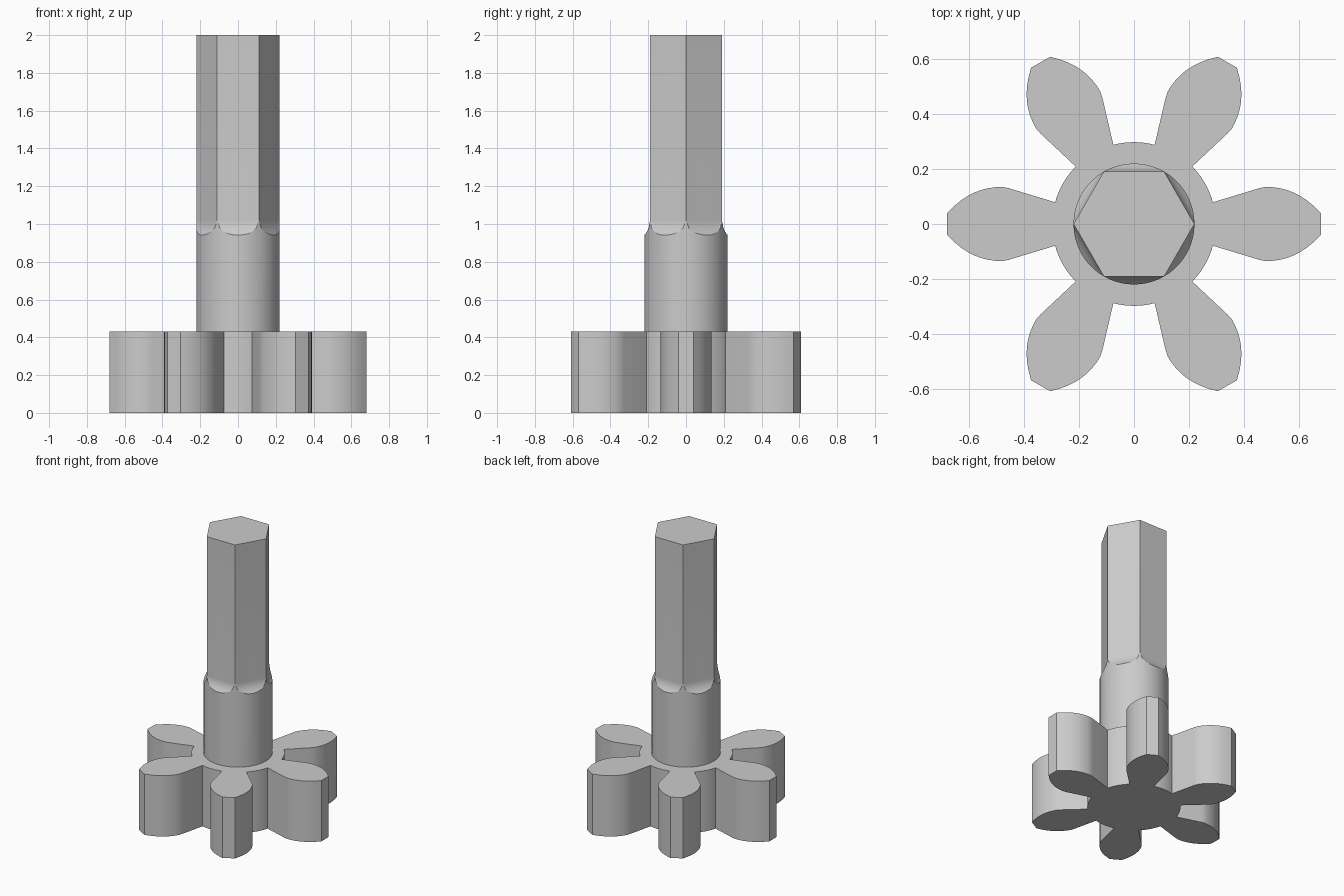
import bpy, bmesh
from math import cos, sin, pi, radians, sqrt

cube = bpy.data.objects.get("Cube")
if cube:
    bpy.data.objects.remove(cube, do_unlink=True)

grey = bpy.data.materials.new("plain grey")
grey.use_nodes = True
colour = (0.6, 0.6, 0.6, 1)
grey.diffuse_color = colour
grey.node_tree.nodes["Principled BSDF"].inputs["Base Color"].default_value = colour


def finish(bm, name):
    """Turn a bmesh into a smooth-shaded object with sharp edges kept."""
    bmesh.ops.remove_doubles(bm, verts=bm.verts, dist=0.0002)
    bmesh.ops.recalc_face_normals(bm, faces=bm.faces)
    mesh = bpy.data.meshes.new(name)
    bm.to_mesh(mesh)
    bm.free()
    obj = bpy.data.objects.new(name, mesh)
    bpy.context.collection.objects.link(obj)
    mesh.materials.append(grey)
    bpy.ops.object.select_all(action='DESELECT')
    obj.select_set(True)
    bpy.context.view_layer.objects.active = obj
    bpy.ops.object.shade_smooth_by_angle(angle=radians(22))


# Gear wheel: one tooth flank, mirrored and repeated around the hub
TEETH, GEAR_TOP, ROOT = 6, 0.43, 0.298
flank = [(0.287, 0.079), (0.455, 0.13)]
for i in range(9):
    s = 0.2 * i / 8
    flank.append((0.48 + s, 0.135 - 1.6 * s * s - 3.9 * s ** 3))
tooth = [(x, -y) for x, y in flank] + [(x, y) for x, y in reversed(flank)]
for i in range(1, 8):
    a = radians(15.4 + 29.2 * i / 8)
    tooth.append((ROOT * cos(a), ROOT * sin(a)))

bm = bmesh.new()
outline = []
for k in range(TEETH):
    c, s = cos(k * 2 * pi / TEETH), sin(k * 2 * pi / TEETH)
    outline += [bm.verts.new((x * c - y * s, x * s + y * c, 0)) for x, y in tooth]
base = bm.faces.new(outline)
top = bmesh.ops.extrude_face_region(bm, geom=[base])["geom"]
bmesh.ops.translate(bm, vec=(0, 0, GEAR_TOP),
                    verts=[v for v in top if isinstance(v, bmesh.types.BMVert)])
finish(bm, "gear_wheel")

# Shaft: round below, hexagonal above, joined by concave scoops under each flat
R, SEGS, STEPS = 0.22, 96, 6
APOTHEM = R * cos(pi / 6)
FILLET, SCOOP_TOP, SHAFT_TOP = 0.12, 1.02, 2.0

bm = bmesh.new()
columns = []
for i in range(SEGS):
    a = 2 * pi * i / SEGS
    off = cos(a % (pi / 3) - pi / 6)      # angle away from the middle of a flat
    rise = FILLET - max(R * off - APOTHEM, 0)
    drop = sqrt(max(FILLET ** 2 - rise ** 2, 0))
    points = [(R, GEAR_TOP)]
    for j in range(STEPS + 1):
        d = drop * (1 - j / STEPS)
        points.append(((APOTHEM + FILLET - sqrt(FILLET ** 2 - d * d)) / off, SCOOP_TOP - d))
    points.append((APOTHEM / off, SHAFT_TOP))
    columns.append([bm.verts.new((r * cos(a), r * sin(a), z)) for r, z in points])
for i, col in enumerate(columns):
    nxt = columns[(i + 1) % SEGS]
    for j in range(len(col) - 1):
        bm.faces.new((col[j], nxt[j], nxt[j + 1], col[j + 1]))
bm.faces.new([col[-1] for col in columns])
finish(bm, "shaft")
